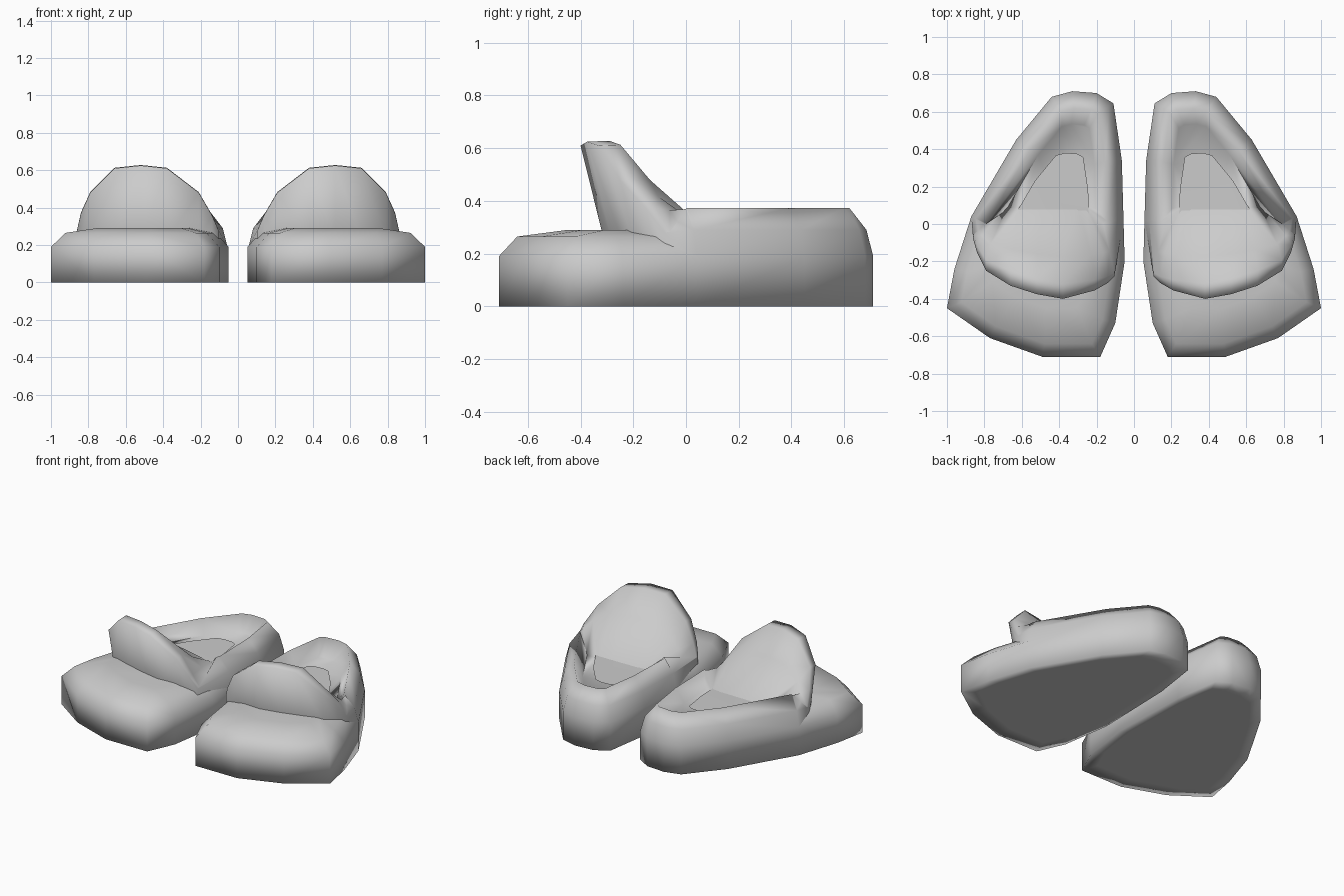
import bpy, bmesh
from mathutils import Vector

if "Cube" in bpy.data.objects:
    bpy.data.objects.remove(bpy.data.objects["Cube"])


def inset(points, d):
    """Move a counter-clockwise outline inwards by d."""
    pts = [Vector(p) for p in points]
    out = []
    for i, p in enumerate(pts):
        a = (p - pts[i - 1]).normalized()
        b = (pts[(i + 1) % len(pts)] - p).normalized()
        n1, n2 = Vector((-a.y, a.x)), Vector((-b.y, b.x))
        out.append(p + (n1 + n2) * d / max(1 + n1.dot(n2), 0.5))
    return out


def toward(points, centre, f):
    """Shrink an outline towards a centre point."""
    return [Vector(p[:2]).lerp(Vector(centre), f) for p in points]


def bridge(r, s, edges):
    """Quads between two rows of vertices along the given edge indices."""
    for i in edges:
        j = (i + 1) % len(r)
        bm.faces.new((r[i], r[j], s[j], s[i]))


def ring(pts, z):
    return [bm.verts.new((p[0], p[1], z)) for p in pts]


bm = bmesh.new()

# Footprint, counter-clockwise: toe, heel, inner side
toe_line = [(0.18, -0.71), (0.49, -0.71), (0.77, -0.61), (1.0, -0.45),
            (0.96, -0.24)]
heel_line = [(0.87, 0.04), (0.63, 0.45), (0.44, 0.68), (0.33, 0.71),
             (0.20, 0.70), (0.11, 0.645), (0.065, 0.34), (0.056, 0.02)]
outline = toe_line + heel_line + [(0.05, -0.20), (0.10, -0.53)]
n, first, last = len(outline), len(toe_line), len(toe_line) + len(heel_line)
front_edges = [i for i in range(n) if not first <= i < last - 1]

# Sole and toe: full footprint, rounded shoulder only in front of the heel
shoulder = inset(outline, 0.07)
sole = ring(toward(outline, (0.42, 0), 0.15), 0)
bottom, side = ring(outline, 0), ring(outline, 0.19)
mid = ring(shoulder, 0.265)
top = ring(toward(shoulder, (0.45, -0.1), 0.35), 0.29)
bm.faces.new(sole[::-1])
bridge(sole, bottom, range(n))
bridge(bottom, side, range(n))
bridge(side, mid, front_edges)
bridge(mid, top, front_edges)
bm.faces.new(top)

# Heel: taller rear wall growing out of the same side, with a sunken inside
heel = [side[first:last]]
for d, z in ((0.025, 0.29), (0.09, 0.374)):
    heel.append(ring(inset(outline, d)[first:last], z))
insole = ring(toward([v.co for v in heel[2]], (0.38, 0.28), 0.25), 0.28)
for r, s in zip(heel + [insole], heel[1:] + [insole]):
    if r is not s:
        bridge(r, s, range(len(r) - 1))

# Tongue: curved flap leaning forward, sloping back down to the insole
rim = [(0.86, -0.08, 0.28), (0.84, -0.15, 0.37), (0.79, -0.25, 0.48),
       (0.66, -0.33, 0.61), (0.52, -0.375, 0.625), (0.38, -0.40, 0.61),
       (0.21, -0.355, 0.48), (0.14, -0.315, 0.36), (0.105, -0.28, 0.28)]
rows = [[] for _ in range(5)]
for k, (x, y, z) in enumerate(rim):
    t = (z - 0.28) / 0.35
    lip = Vector((x, y, z))
    base = Vector((x, y + 0.1 * t, 0.23))
    back = Vector((x, y + 0.02 + 0.065 * t, z + 0.003))
    floor = Vector((0.47 + (x - 0.47) * 0.84, 0.0, 0.369))
    slope = back.lerp(floor, 0.45) - Vector((0, 0, 0.025 * t))
    if 0 < k < len(rim) - 1:
        floor = Vector((0.47 + (x - 0.47) * 0.65, 0.09, 0.28))
    for row, p in zip(rows, (base, lip, back, slope, floor)):
        row.append(bm.verts.new(p))
for r, s in zip(rows, rows[1:]):
    bridge(r, s, range(len(r) - 1))

# Insole, and the webs joining each end of the tongue to the heel
bm.faces.new(insole + rows[4][-2:0:-1])
for k, inner in ((0, 1), (-1, -2)):
    base, lip, back, slope, floor = (r[k] for r in rows)
    lo, md, hi = (r[k] for r in heel)
    bm.faces.new((lo, base, lip, md))
    bm.faces.new((md, lip, back, slope))
    bm.faces.new((md, slope, floor, hi))
    bm.faces.new((hi, floor, rows[4][inner], insole[k]))

# Smooth mesh, mirrored to the other foot
bmesh.ops.triangulate(bm, faces=[f for f in bm.faces if len(f.verts) > 4])
bmesh.ops.recalc_face_normals(bm, faces=bm.faces)
me = bpy.data.meshes.new("pair_of_shoes")
bm.to_mesh(me)
bm.free()
for p in me.polygons:
    p.use_smooth = True
shoes = bpy.data.objects.new("pair_of_shoes", me)
bpy.context.collection.objects.link(shoes)
shoes.modifiers.new("Mirror", 'MIRROR').use_axis[0] = True
